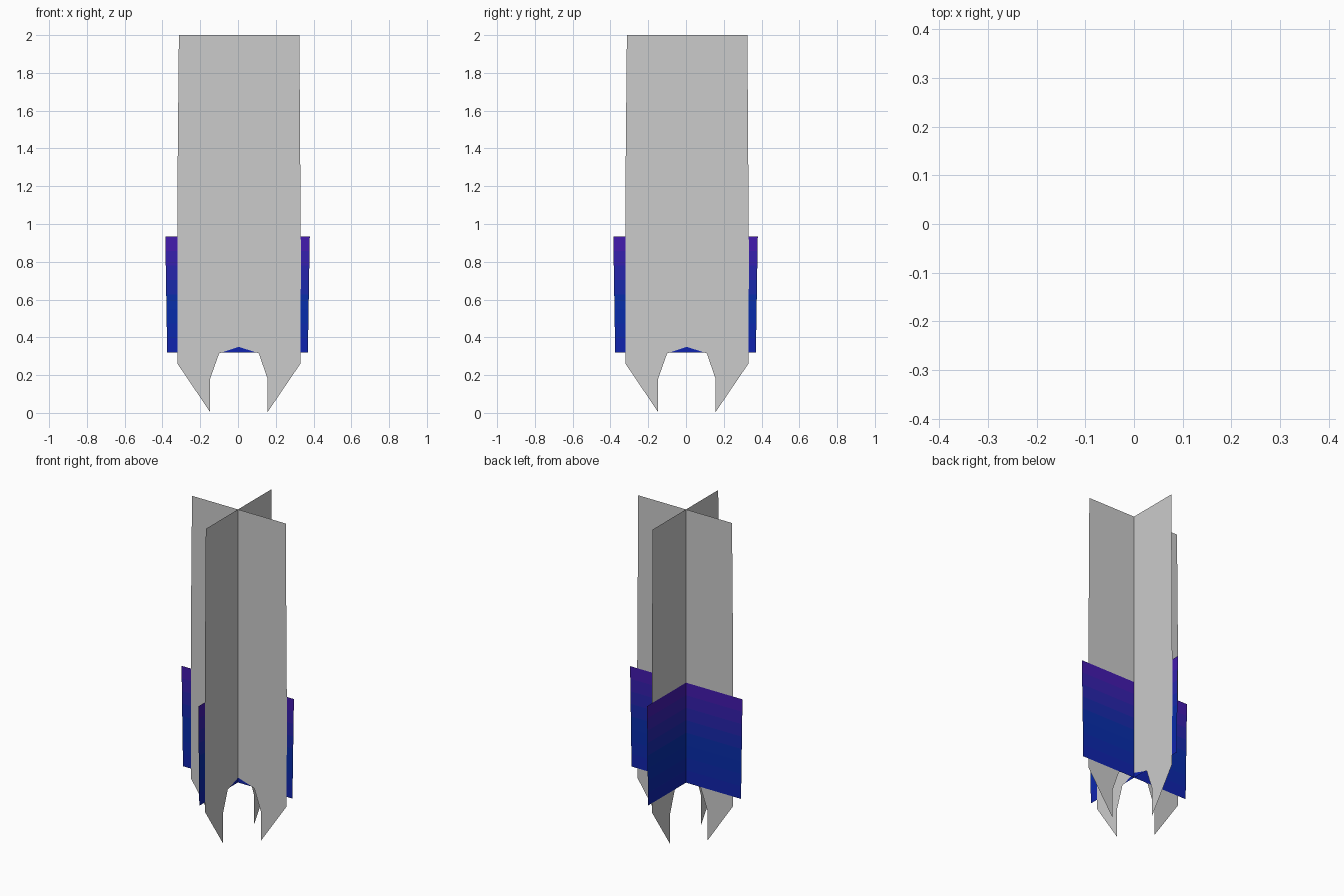
import bpy, math

if "Cube" in bpy.data.objects:
    bpy.data.objects.remove(bpy.data.objects["Cube"])

# Half-tone colours from bottom to top of the coloured band
LOW, MID, HIGH = (0.10, 0.15, 0.68), (0.05, 0.20, 0.66), (0.30, 0.12, 0.68)
STRIPS = 8


def lerp(a, b, t):
    return a + (b - a) * t


def flat_object(name, faces, offset=0.0, turned=False):
    """Upright card made from (x, z) polygons, optionally turned to the y axis."""
    verts, polys = [], []
    for face in faces:
        polys.append(range(len(verts), len(verts) + len(face)))
        verts += [(-offset, x, z) if turned else (x, offset, z) for x, z in face]
    mesh = bpy.data.meshes.new(name)
    mesh.from_pydata(verts, [], [list(p) for p in polys])
    obj = bpy.data.objects.new(name, mesh)
    bpy.context.collection.objects.link(obj)
    return obj


# Grey card outline with a notch between two pointed feet
body = [
    (-0.148, 0.005), (-0.148, 0.18), (-0.10, 0.315), (0.004, 0.35),
    (0.11, 0.315), (0.157, 0.18), (0.157, 0.005), (0.33, 0.26),
    (0.333, 0.80), (0.325, 2.0), (-0.313, 2.0), (-0.32, 1.25), (-0.32, 0.26),
]

# Coloured band, slightly wider at the top, cut into strips for the gradient
band = []
for i in range(STRIPS):
    t0, t1 = i / STRIPS, (i + 1) / STRIPS
    rows = [(lerp(-0.375, -0.385, t), lerp(0.37, 0.38, t), lerp(0.32, 0.935, t)) for t in (t0, t1)]
    (l0, r0, z0), (l1, r1, z1) = rows
    band.append([(l0, z0), (r0, z0), (r1, z1), (l1, z1)])

materials = []
for i in range(STRIPS):
    t = (i + 0.5) / STRIPS
    a, b, u = (LOW, MID, t / 0.4) if t < 0.4 else (MID, HIGH, (t - 0.4) / 0.6)
    mat = bpy.data.materials.new(f"band_{i}")
    mat.diffuse_color = (*[lerp(p, q, u) ** 2.2 for p, q in zip(a, b)], 1)
    mat.use_nodes = True
    mat.node_tree.nodes["Principled BSDF"].inputs["Base Color"].default_value = mat.diffuse_color
    materials.append(mat)

# Two crossed cards, each with its own band
for side, turned in (("front", False), ("side", True)):
    flat_object(f"{side}_card", [body], 0.0, turned)
    glow = flat_object(f"{side}_band", band, 0.0008, turned)
    for mat in materials:
        glow.data.materials.append(mat)
    for i, poly in enumerate(glow.data.polygons):
        poly.material_index = i
